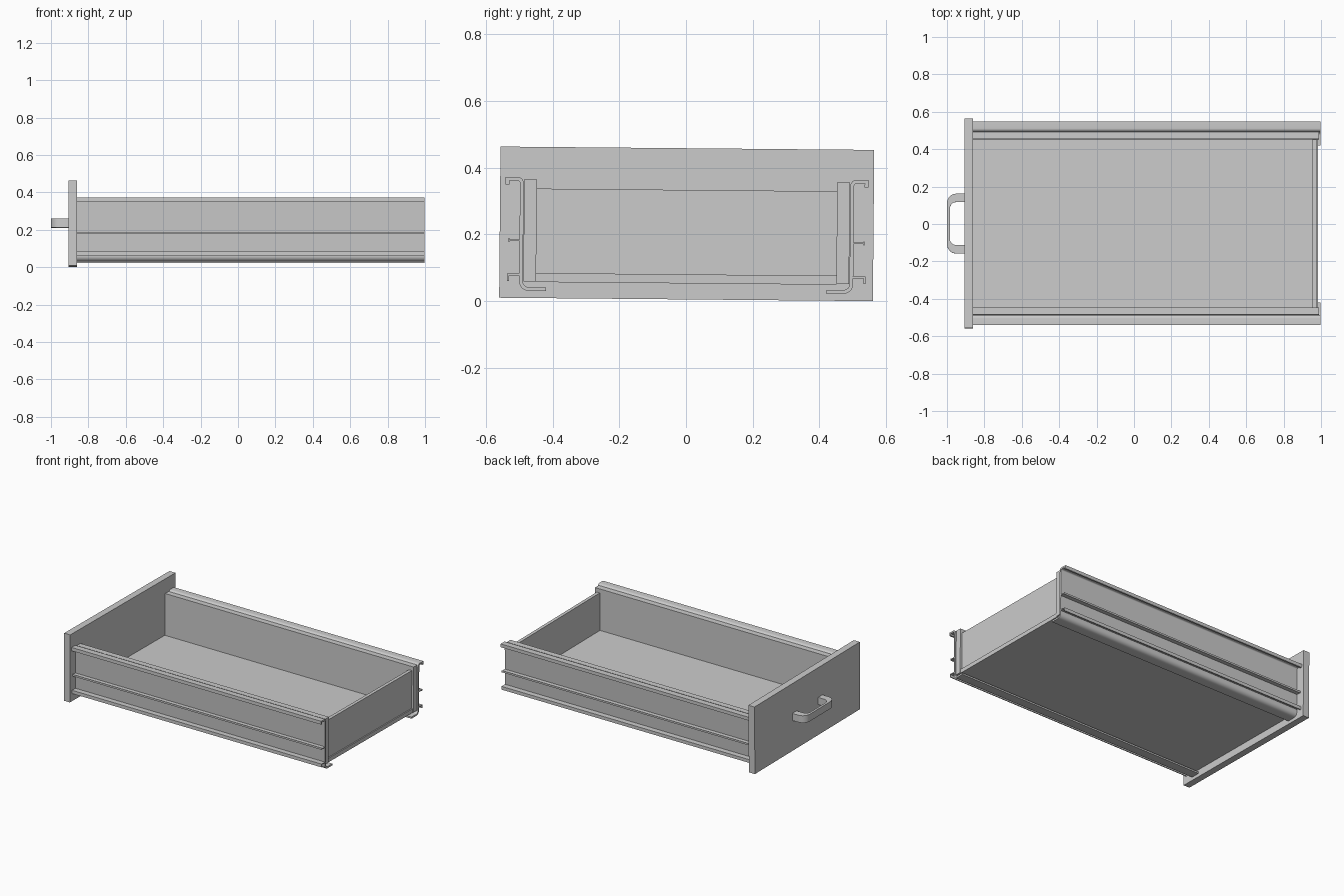
import bpy, math

if "Cube" in bpy.data.objects:
    bpy.data.objects.remove(bpy.data.objects["Cube"])

TILT = -0.009          # the whole drawer leans very slightly across its width
X0, X1 = -0.86, 0.997  # length of the drawer body


def make(name, verts, faces):
    me = bpy.data.meshes.new(name)
    me.from_pydata(verts, [], faces)
    ob = bpy.data.objects.new(name, me)
    bpy.context.collection.objects.link(ob)
    ob.rotation_euler.x = TILT
    return ob


def prism(name, outline, lo, hi, place):
    """Extrude a closed 2D outline; place(a, b, t) gives the 3D point."""
    n = len(outline)
    verts = [place(a, b, t) for t in (lo, hi) for a, b in outline]
    faces = [tuple(range(n))[::-1], tuple(range(n, 2 * n))]
    faces += [(i, (i + 1) % n, n + (i + 1) % n, n + i) for i in range(n)]
    ob = make(name, verts, faces)
    import bmesh
    bm = bmesh.new()
    bm.from_mesh(ob.data)
    bmesh.ops.recalc_face_normals(bm, faces=bm.faces)
    bm.to_mesh(ob.data)
    bm.free()
    return ob


def box(name, x0, x1, y0, y1, z0, z1):
    return prism(name, [(x0, y0), (x1, y0), (x1, y1), (x0, y1)], z0, z1,
                 lambda a, b, t: (a, b, t))


def arc(cx, cy, r, a0, a1, n=6):
    return [(cx + r * math.cos(math.radians(a0 + (a1 - a0) * i / n)),
             cy + r * math.sin(math.radians(a0 + (a1 - a0) * i / n))) for i in range(n + 1)]


def thicken(path, w):
    """Closed outline of an open path given thickness w, with mitred corners."""
    left, right = [], []
    for i, (x, y) in enumerate(path):
        dirs = []
        for p, q in ((i - 1, i), (i, i + 1)):
            if p >= 0 and q < len(path):
                dx, dy = path[q][0] - path[p][0], path[q][1] - path[p][1]
                d = math.hypot(dx, dy)
                dirs.append((-dy / d, dx / d))
        nx = sum(d[0] for d in dirs) / len(dirs)
        ny = sum(d[1] for d in dirs) / len(dirs)
        k = w / 2 / (nx * nx + ny * ny)
        left.append((x + nx * k, y + ny * k))
        right.append((x - nx * k, y - ny * k))
    return left + right[::-1]


# Front panel, floor and back
box("front_panel", -0.905, X0, -0.56, 0.56, 0.005, 0.458)
box("drawer_floor", X0, 0.985, -0.45, 0.45, 0.053, 0.08)
box("back_panel", 0.955, 0.977, -0.45, 0.45, 0.08, 0.333)

# Cross-sections of the rail: wrapped body, plus hooked and plain outer ribs
body = ([(0.42, 0.032)] + arc(0.472, 0.055, 0.023, -90, 0)
        + arc(0.508, 0.349, 0.013, 180, 90) + [(0.538, 0.362), (0.538, 0.345)])
low_rib = [(0.497, 0.075), (0.534, 0.075), (0.534, 0.056)]
mid_rib = [(0.497, 0.178), (0.532, 0.178)]
mid_rib_tip = [(0.532, 0.172), (0.532, 0.184)]

# Side walls and rails on both sides
for side, s in (("left", 1), ("right", -1)):
    box(side + "_wall", X0, 0.99, *sorted((s * 0.45, s * 0.488)), 0.055, 0.36)
    for part, path, w in (("rail", body, 0.011), ("lower_rib", low_rib, 0.006),
                          ("middle_rib", mid_rib, 0.005), ("middle_rib_tip", mid_rib_tip, 0.004)):
        prism(f"{side}_{part}", thicken(path, w), X0, X1,
              lambda a, b, t: (t, s * a, b))

# Bow handle: thick feet joined by a thin grip with rounded corners
outer = [(-0.905, 0.16)] + arc(-0.95, 0.11, 0.05, 90, 180)
inner = [(-0.905, 0.115)] + arc(-0.95, 0.08, 0.035, 90, 180)
outer += [(x, -y) for x, y in outer[::-1]]
inner += [(x, -y) for x, y in inner[::-1]]
n = len(outer)
ring = outer + inner
verts = [(x, y, z) for z in (0.21, 0.258) for x, y in ring]
faces = []
for i in range(n - 1):
    a, b, c, d = i, i + 1, n + i + 1, n + i
    m = 2 * n
    faces += [(a, d, c, b)[::-1], (a + m, b + m, c + m, d + m)[::-1],
              (a, a + m, b + m, b)[::-1], (d, c, c + m, d + m)[::-1]]
for i in (0, n - 1):
    faces.append((i, i + n, i + 3 * n, i + 2 * n))
handle = make("handle", verts, faces)
import bmesh
bm = bmesh.new()
bm.from_mesh(handle.data)
bmesh.ops.recalc_face_normals(bm, faces=bm.faces)
bm.to_mesh(handle.data)
bm.free()

# Soft shading on the curved bends, sharp elsewhere
for ob in bpy.context.scene.objects:
    ob.select_set(ob.name == "handle" or ob.name.endswith("_rail"))
bpy.context.view_layer.objects.active = handle
bpy.ops.object.shade_smooth_by_angle(angle=math.radians(35))
